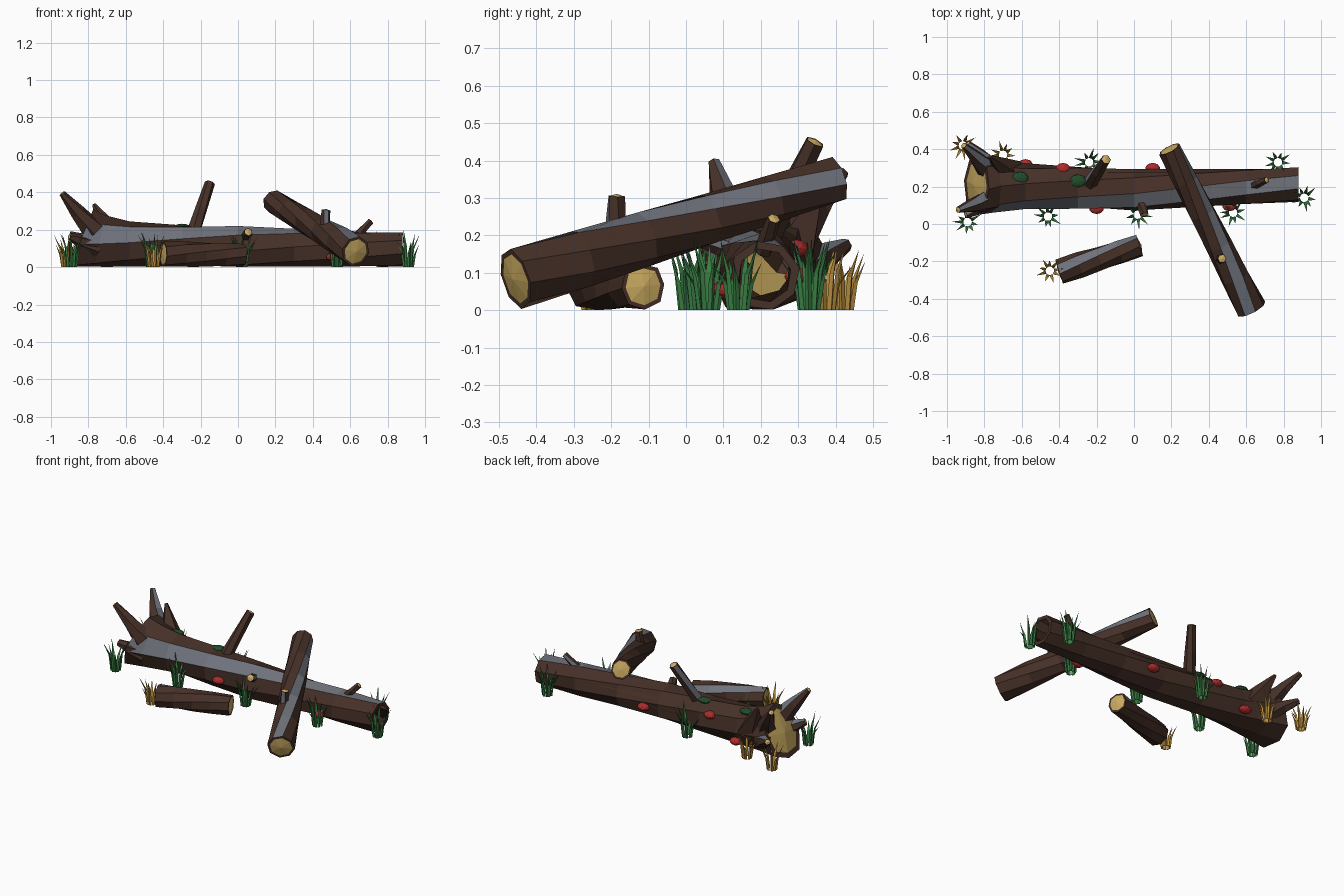
import bpy, bmesh, math, random
from mathutils import Vector, Matrix

random.seed(4)
cube = bpy.data.objects.get("Cube")
if cube:
    bpy.data.objects.remove(cube, do_unlink=True)


def material(name, rgb):
    m = bpy.data.materials.new(name)
    m.use_nodes = True
    m.diffuse_color = (*rgb, 1)
    bsdf = m.node_tree.nodes["Principled BSDF"]
    bsdf.inputs["Base Color"].default_value = (*rgb, 1)
    bsdf.inputs["Roughness"].default_value = 0.9
    return m


BARK = material("bark brown", (0.062, 0.03, 0.021))
GREY = material("bare grey wood", (0.16, 0.17, 0.2))
WOOD = material("cut wood", (0.6, 0.41, 0.12))
GRASS = material("grass green", (0.04, 0.2, 0.055))
STRAW = material("dry grass", (0.46, 0.26, 0.045))
RED = material("mushroom red", (0.42, 0.025, 0.025))
MOSS = material("moss green", (0.015, 0.07, 0.025))
WOODS = [BARK, GREY, WOOD]


def finish(bm, name, mats):
    mesh = bpy.data.meshes.new(name)
    bm.to_mesh(mesh)
    bm.free()
    for m in mats:
        mesh.materials.append(m)
    ob = bpy.data.objects.new(name, mesh)
    bpy.context.collection.objects.link(ob)
    return ob


def ring(bm, centre, radius, u, v, sides, angle, jitter=0.0, lean=None):
    verts = []
    for i in range(sides):
        a = angle + math.tau * i / sides
        r = radius * (1 + random.uniform(-jitter, jitter))
        p = Vector(centre) + r * (math.cos(a) * u + math.sin(a) * v)
        if lean:
            p += lean * r * math.sin(a)
        p.z = max(p.z, 0.002)
        verts.append(bm.verts.new(p))
    return verts


def bridge(bm, a, b, stripe=False):
    n = len(a)
    for i in range(n):
        j = (i + 1) % n
        f = bm.faces.new((a[i], a[j], b[j], b[i]))
        f.material_index = 1 if stripe and i == 0 else 0


def frame(start, end):
    d = (Vector(end) - Vector(start)).normalized()
    ref = Vector((0, 0, 1)) if abs(d.z) < 0.95 else Vector((1, 0, 0))
    u = d.cross(ref).normalized()
    return d, u, u.cross(d)


def cap(bm, edge, centre, out, inset, dome):
    """Bark rim around a slightly domed cut face."""
    c = Vector(centre)
    inner = [bm.verts.new(c + (w.co - c) * inset) for w in edge]
    bridge(bm, edge, inner)
    tip = bm.verts.new(c + out * dome)
    for i in range(len(inner)):
        f = bm.faces.new((inner[i], inner[(i + 1) % len(inner)], tip))
        f.material_index = 2


def log(name, start, end, r0, r1, sides=8, rows=4, angle=0, twist=0,
        inset=0.82, base_cap=True, jitter=0.04, stripe=True):
    """Twisted, tapered timber with one bare strip."""
    bm = bmesh.new()
    s, e = Vector(start), Vector(end)
    d, u, v = frame(s, e)
    rings = []
    for k in range(rows + 1):
        t = k / rows
        rings.append(ring(bm, s.lerp(e, t), r0 + (r1 - r0) * t, u, v, sides,
                          math.radians(angle + twist * t), jitter))
    for a, b in zip(rings, rings[1:]):
        bridge(bm, a, b, stripe)
    if base_cap:
        cap(bm, rings[0], s, -d, inset, 0.006)
    cap(bm, rings[-1], e, d, inset, 0.25 * r1 if r1 < 0.04 else 0.01)
    bmesh.ops.recalc_face_normals(bm, faces=bm.faces)
    return finish(bm, name, WOODS)


# Hollow fallen trunk, flared at the root end
X, Y, Z = Vector((1, 0, 0)), Vector((0, 1, 0)), Vector((0, 0, 1))
profile = [(-0.84, 0.21, 0.145, 0.168), (-0.74, 0.21, 0.132, 0.145),
           (-0.58, 0.205, 0.12, 0.122), (-0.3, 0.195, 0.113, 0.116),
           (0, 0.185, 0.107, 0.112), (0.3, 0.19, 0.102, 0.104),
           (0.6, 0.2, 0.097, 0.1), (0.88, 0.21, 0.093, 0.095)]
bm = bmesh.new()
outer = []
for k, (x, y, z, r) in enumerate(profile):
    angle = math.radians(-8 + 85 * (x + 0.84) / 1.72)
    lean = X * max(0, 0.4 - 0.2 * k)
    outer.append(ring(bm, (x, y, z), r, -Y, Z, 8, angle, 0.04, lean))
for a, b in zip(outer, outer[1:]):
    bridge(bm, a, b, True)
# Inner bore, open at the narrow end
mouth = ring(bm, (0.88, 0.21, 0.093), 0.072, -Y, Z, 8, math.radians(77))
bore = ring(bm, (-0.74, 0.21, 0.13), 0.1, -Y, Z, 8, math.radians(-3))
bridge(bm, outer[-1], mouth)
bridge(bm, mouth, bore)
cap(bm, outer[0], (-0.84, 0.21, 0.145), -X, 0.8, 0.02)
bmesh.ops.recalc_face_normals(bm, faces=bm.faces)
finish(bm, "fallen_trunk", WOODS)

# Loose logs
log("leaning_log", (0.19, 0.4, 0.35), (0.63, -0.455, 0.085), 0.062, 0.083,
    rows=5, angle=148, twist=-95)
log("short_log", (-0.4, -0.255, 0.07), (0.03, -0.115, 0.064), 0.07, 0.062,
    angle=80, twist=50)

# Branches and stubs
for name, start, end, r0, r1 in [
        ("tall_branch", (-0.24, 0.21, 0.18), (-0.15, 0.345, 0.45), 0.038, 0.027),
        ("leaning_log_stub", (0.46, -0.19, 0.18), (0.47, -0.185, 0.305), 0.03, 0.024),
        ("end_stub", (0.63, 0.205, 0.16), (0.71, 0.235, 0.245), 0.026, 0.018),
        ("front_stub", (0.035, 0.12, 0.155), (0.055, 0.05, 0.188), 0.028, 0.024)]:
    log(name, start, end, r0, r1, sides=6, rows=2, angle=120, twist=25, inset=0.85)

# Roots rising from the flared end
for name, start, end, r0, r1 in [
        ("front_root", (-0.77, 0.13, 0.19), (-0.94, 0.075, 0.395), 0.065, 0.017),
        ("back_root", (-0.77, 0.28, 0.18), (-0.91, 0.42, 0.37), 0.065, 0.017),
        ("low_root", (-0.77, 0.31, 0.11), (-0.89, 0.43, 0.175), 0.06, 0.018),
        ("lower_front_root", (-0.76, 0.12, 0.1), (-0.9, 0.05, 0.165), 0.06, 0.02)]:
    log(name, start, end, r0, r1, sides=6, rows=2, angle=20, twist=30,
        inset=0.85, base_cap=False)
log("root_spike", (-0.66, 0.27, 0.13), (-0.77, 0.36, 0.335), 0.085, 0.01,
    sides=5, rows=2, inset=0.1, base_cap=False, stripe=False)


# Shelf mushrooms and moss pads
def blob(name, centre, size, mat):
    bm = bmesh.new()
    bmesh.ops.create_icosphere(bm, subdivisions=2, radius=1)
    bmesh.ops.transform(bm, verts=bm.verts,
                        matrix=Matrix.Translation(centre) @ Matrix.Diagonal((*size, 1)))
    finish(bm, name, [mat])


for i, c in enumerate([(-0.2, 0.085, 0.09), (0.51, 0.1, 0.055), (0.1, 0.295, 0.09),
                       (-0.38, 0.295, 0.165), (-0.58, 0.315, 0.055)]):
    blob(f"mushroom_{i + 1}", c, (0.04, 0.032, 0.024), RED)
for i, c in enumerate([(-0.61, 0.245, 0.23), (-0.3, 0.23, 0.215)]):
    blob(f"moss_pad_{i + 1}", c, (0.045, 0.035, 0.017), MOSS)


# Grass tufts of bent, three-sided blades
def tuft(name, x, y, height, mat, blades=9):
    bm = bmesh.new()
    turn = random.uniform(0, math.tau)
    for i in range(blades):
        a = turn + math.tau * (i + random.uniform(-0.2, 0.2)) / blades
        out = Vector((math.cos(a), math.sin(a), 0))
        side = Vector((-out.y, out.x, 0))
        h = height * random.uniform(0.6, 1)
        reach = random.uniform(0.055, 0.085)
        rows = []
        for dist, z, w in ((0.022, 0, 0.009), (0.034, 0.55 * h, 0.008)):
            c = Vector((x, y, z)) + out * dist
            rows.append([bm.verts.new(c + side * w), bm.verts.new(c - side * w),
                         bm.verts.new(c + out * w)])
        bridge(bm, *rows)
        tip = bm.verts.new(Vector((x, y, h)) + out * reach)
        for k in range(3):
            bm.faces.new((rows[1][k], rows[1][(k + 1) % 3], tip))
    bmesh.ops.recalc_face_normals(bm, faces=bm.faces)
    finish(bm, name, [mat])


for i, (x, y) in enumerate([(-0.89, 0.01), (-0.46, 0.04), (-0.24, 0.33), (0.02, 0.05),
                            (0.53, 0.06), (0.77, 0.33), (0.91, 0.14)]):
    tuft(f"grass_tuft_{i + 1}", x, y, 0.2, GRASS)
for i, (x, y) in enumerate([(-0.915, 0.42), (-0.7, 0.37), (-0.45, -0.25)]):
    tuft(f"dry_tuft_{i + 1}", x, y, 0.18, STRAW)
